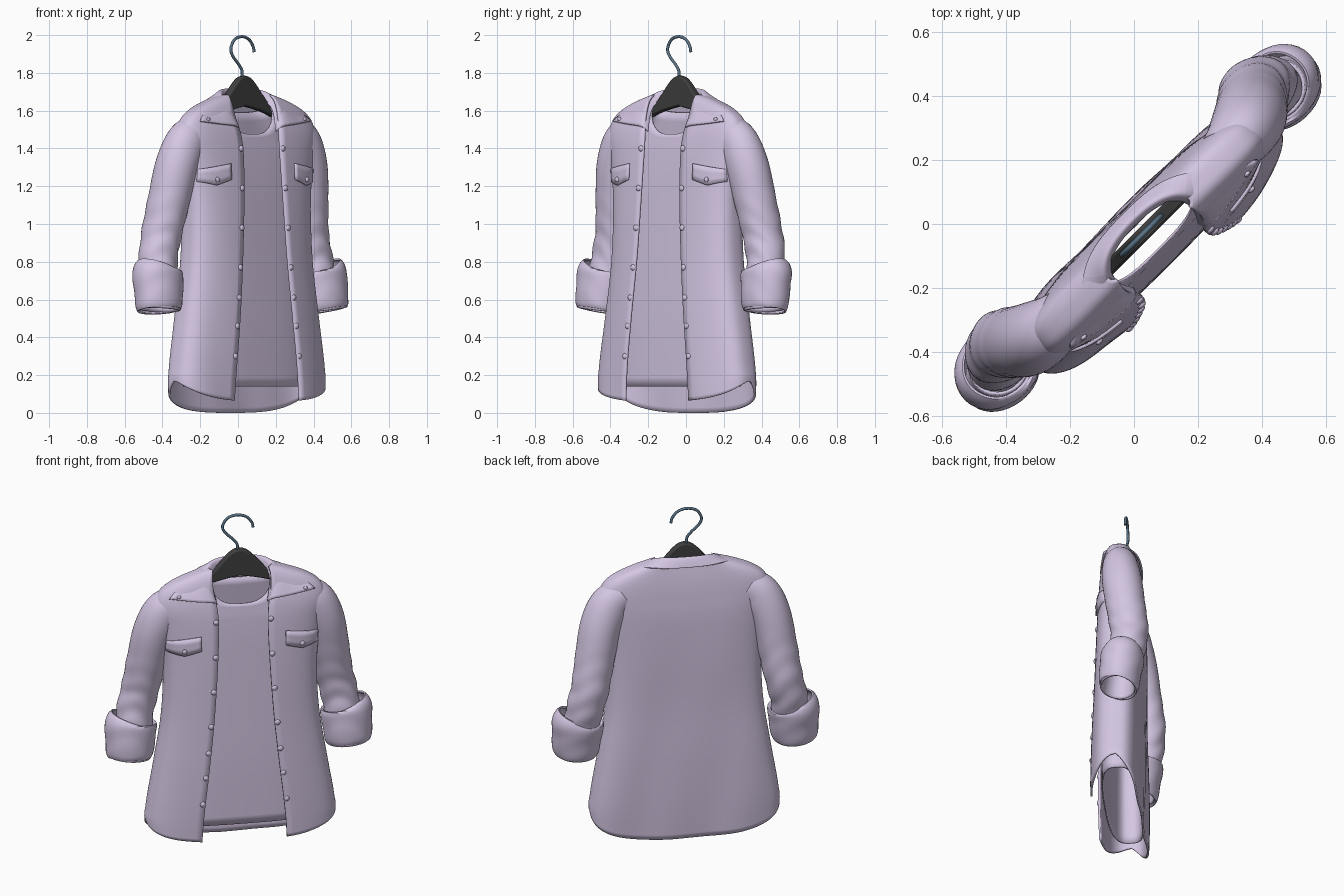
import bpy, bmesh, math
from mathutils import Vector, Matrix

if "Cube" in bpy.data.objects:
    bpy.data.objects.remove(bpy.data.objects["Cube"])

TURN = Matrix.Rotation(math.radians(45), 4, 'Z')
YC, YH, P = -0.06, -0.042, 2.9
E = 2 / P


def material(name, rgb):
    m = bpy.data.materials.new(name)
    m.diffuse_color = (*rgb, 1)
    m.use_nodes = True
    m.node_tree.nodes["Principled BSDF"].inputs["Base Color"].default_value = m.diffuse_color
    return m


CLOTH = material("lilac_cloth", (0.66, 0.57, 0.77))
DARK = material("dark_hanger", (0.05, 0.05, 0.05))
STEEL = material("steel", (0.10, 0.17, 0.24))


def finish(ob, mat, thick=0, sub=0, angle=40):
    ob.data.materials.append(mat)
    ob.matrix_world = TURN
    if sub:
        m = ob.modifiers.new("sub", 'SUBSURF')
        m.levels = m.render_levels = sub
        m.boundary_smooth = 'PRESERVE_CORNERS'
    if thick:
        m = ob.modifiers.new("thick", 'SOLIDIFY')
        m.thickness, m.offset = thick, 0
    bpy.ops.object.select_all(action='DESELECT')
    ob.select_set(True)
    bpy.context.view_layer.objects.active = ob
    bpy.ops.object.shade_smooth_by_angle(angle=math.radians(angle))
    return ob


def from_bmesh(name, bm):
    bmesh.ops.recalc_face_normals(bm, faces=bm.faces)
    me = bpy.data.meshes.new(name)
    bm.to_mesh(me)
    bm.free()
    ob = bpy.data.objects.new(name, me)
    bpy.context.collection.objects.link(ob)
    return ob


def sheet(name, rows, closed=False, mat=CLOTH, thick=0.01, sub=0):
    """Loft rows of points into a cloth sheet or tube."""
    bm = bmesh.new()
    vs = [[bm.verts.new(p) for p in r] for r in rows]
    n = len(rows[0])
    for a, b in zip(vs, vs[1:]):
        for i in range(n if closed else n - 1):
            j = (i + 1) % n
            bm.faces.new((a[i], a[j], b[j], b[i]))
    return finish(from_bmesh(name, bm), mat, thick, sub)


def spline(keys, n=5):
    """Catmull-Rom through tuples."""
    k = [keys[0]] + list(keys) + [keys[-1]]
    out = []
    for p0, p1, p2, p3 in zip(k, k[1:], k[2:], k[3:]):
        for i in range(n):
            t = i / n
            out.append(tuple(b + 0.5 * t * (c - a + t * (2*a - 5*b + 4*c - d + t * (3*(b - c) + d - a)))
                             for a, b, c, d in zip(p0, p1, p2, p3)))
    return out + [tuple(keys[-1])]


# height, half width, front y, back y, half opening
BODY = spline([(0, .535, -.22, .075, .24), (.22, .53, -.22, .08, .23), (.5, .485, -.215, .08, .20),
               (.8, .44, -.205, .075, .17), (1.1, .43, -.195, .075, .15), (1.35, .455, -.18, .07, .14),
               (1.47, .48, -.165, .06, .145), (1.55, .455, -.145, .05, .16), (1.605, .385, -.13, .04, .165),
               (1.65, .275, -.115, .03, .165), (1.68, .175, -.10, .025, .16)])


def oval(th, w, yf, yb):
    """Rounded cross-section with a slightly hollow back."""
    c, s = math.cos(th), math.sin(th)
    x = math.copysign(abs(c) ** E, c) * w
    y = YC + abs(s) ** E * ((yb - YC) if s > 0 else (yf - YC))
    if s > 0:
        y -= .025 * (1 - (x / w) ** 2)
    return x, y


def body_at(z):
    for a, b in zip(BODY, BODY[1:]):
        if z <= b[0]:
            t = (z - a[0]) / (b[0] - a[0])
            return [p + (q - p) * t for p, q in zip(a, b)]
    return BODY[-1]


def front(x, z, lift=0.012):
    """Point on the front of the shirt."""
    _, w, yf, _, _ = body_at(z)
    k = max(0, 1 - (abs(x) / w) ** P) ** (1 / P)
    return (x, YC + (yf - YC) * k - lift, z)


# shirt body, open at the front
rows = []
for z, w, yf, yb, op in BODY:
    a = math.acos(min(.93, (op / w) ** (1 / E)))
    row = []
    for i in range(73):
        th = math.pi + a - (math.pi + 2 * a) * i / 72
        x, y = oval(th, w, yf, yb)
        s = math.sin(th)
        hem = .17 * (1 - s ** .8) if s > 0 else .17 + .11 * s
        zz = z if z > .22 else hem + z / .22 * (.22 - hem)
        fold = .005 * math.sin(16 * x + 3 * z) * max(0, 1 - z / 1.3)
        row.append((x, y + fold * abs(s), zz))
    rows.append(row)
sheet("shirt_body", rows, thick=.012)

# undershirt
TANK = spline([(.14, .43, -.165, .055), (.5, .40, -.16, .055), (.9, .37, -.145, .055),
               (1.25, .38, -.13, .05), (1.4, .36, -.12, .04)])
rows = []
for z, w, yf, yb in TANK:
    rows.append([(*oval(2 * math.pi * i / 64, w, yf, yb), z) for i in range(64)])
for t in (.25, .5, .75, 1):
    row = []
    for i in range(64):
        th = 2 * math.pi * i / 64
        s = math.sin(th)
        top = 1.62 - (.145 * abs(s) ** 1.2 if s < 0 else .03 * s)
        row.append((*oval(th, .36 - .18 * t, -.12 + .01 * t, .04 - .02 * t), 1.4 + (top - 1.4) * t))
    rows.append(row)
sheet("undershirt", rows, closed=True, thick=.008)

# folded collar: stand, fold, leaf, outer edge (right half, back to front)
half = [
    [(0, .0, 1.66), (.10, -.005, 1.66), (.165, -.05, 1.65), (.17, -.10, 1.60), (.145, -.14, 1.49)],
    [(0, .01, 1.725), (.11, .0, 1.725), (.18, -.045, 1.71), (.195, -.115, 1.64), (.155, -.172, 1.52)],
    [(0, .03, 1.705), (.125, .02, 1.70), (.20, -.03, 1.69), (.24, -.12, 1.625), (.26, -.165, 1.525)],
    [(0, .045, 1.665), (.135, .04, 1.665), (.23, .0, 1.667), (.31, -.075, 1.635), (.415, -.132, 1.545)]]
sheet("collar", [[(-x, y, z) for x, y, z in r[:0:-1]] + r for r in half], thick=.01, sub=3)


def tube(name, side, keys, wave=0.0, n=5, thick=.01):
    """Sleeve tube: keys are x, y, z, radius across, radius deep."""
    path = spline(keys, n)
    rows = []
    for i, (x, y, z, ra, rb) in enumerate(path):
        p, q = path[max(i - 1, 0)], path[min(i + 1, len(path) - 1)]
        t = (Vector(q[:3]) - Vector(p[:3])).normalized()
        u = t.cross(Vector((0, 1, 0))).normalized()
        v = u.cross(t)
        row = []
        for k in range(40):
            a = 2 * math.pi * k / 40
            amp = wave * max(0, min(1, (1.25 - z) * 2))
            g = 1 + amp * math.sin(48 * z + 2.6 * math.sin(a + side) + 2 * math.cos(2 * a))
            pt = Vector((x, y, z)) + u * (ra * g * math.cos(a)) + v * (rb * g * math.sin(a))
            row.append((pt.x * side, pt.y, pt.z))
        rows.append(row)
    return sheet(name, rows, closed=True, thick=thick)


def button(name, p, r=.014):
    bm = bmesh.new()
    bmesh.ops.create_uvsphere(bm, u_segments=12, v_segments=8, radius=r,
                              matrix=Matrix.Translation(p) @ Matrix.Diagonal((1, .6, 1, 1)))
    finish(from_bmesh(name, bm), CLOTH)


for side, tag in ((-1, "left"), (1, "right")):
    # sleeve with creases
    tube(tag + "_sleeve", side,
         [(.35, -.045, 1.495, .085, .075), (.425, -.04, 1.435, .11, .095), (.482, -.025, 1.31, .112, .107),
          (.52, 0, 1.12, .107, .105), (.55, .022, .95, .102, .102), (.58, .017, .82, .10, .095),
          (.60, -.01, .66, .095, .09)], wave=.04, n=8)
    # rolled cuff
    tube(tag + "_cuff", side,
         [(.607, -.008, .765, .12, .10), (.612, -.01, .745, .14, .116), (.616, -.02, .67, .137, .114),
          (.622, -.03, .575, .128, .108), (.624, -.035, .545, .118, .10)], wave=.012, n=4, thick=.012)
    # inner layer of the cuff
    tube(tag + "_cuff_lining", side,
         [(.610, -.015, .70, .09, .085), (.618, -.03, .61, .10, .088), (.624, -.035, .545, .115, .097)], n=3)

    # pointed pocket flap
    rows = []
    for j in range(4):
        row = []
        for i in range(11):
            t = i / 10
            top = 1.32 - .03 * t
            low = 1.235 - .025 * (1 - abs(2 * t - 1)) - .01 * t
            row.append(front(side * (.24 + .19 * t), top + (low - top) * j / 3, .010))
        rows.append(row)
    sheet(tag + "_pocket_flap", rows, thick=.012)

    # buttons
    for z in (.30, .46, .61, .77, .98, 1.19, 1.40):
        button(tag + "_button", front(side * (body_at(z)[4] + .016), z, .007), .016)
    button(tag + "_pocket_button", front(side * .335, 1.235, .019))
    button(tag + "_collar_button", front(side * .36, 1.555, .014), .012)

# hanger bar
top = spline([(0, 1.785), (.035, 1.775), (.075, 1.742), (.13, 1.68), (.18, 1.635), (.32, 1.565)], 4)
low = spline([(.32, 1.51), (.17, 1.585), (0, 1.625)], 4)
outline = top + low
outline += [(-x, z) for x, z in outline[-2:0:-1]]
bm = bmesh.new()
f = bm.faces.new([bm.verts.new((x, YH - .022, z)) for x, z in outline])
ext = bmesh.ops.extrude_face_region(bm, geom=[f])
bmesh.ops.translate(bm, verts=[v for v in ext["geom"] if isinstance(v, bmesh.types.BMVert)], vec=(0, .044, 0))
hanger = finish(from_bmesh("hanger_bar", bm), DARK)
bev = hanger.modifiers.new("bevel", 'BEVEL')
bev.width, bev.segments = .008, 2

# hanger hook
pts = spline([(0, 1.76), (0, 1.81), (-.025, 1.845), (-.07, 1.89), (-.083, 1.93), (-.055, 1.977),
              (0, 1.992), (.052, 1.977), (.083, 1.94), (.09, 1.91)], 5)
cu = bpy.data.curves.new("hanger_hook", 'CURVE')
cu.dimensions, cu.bevel_depth, cu.bevel_resolution, cu.use_fill_caps = '3D', .008, 3, True
sp = cu.splines.new('POLY')
sp.points.add(len(pts) - 1)
for q, (x, z) in zip(sp.points, pts):
    q.co = (x - .012, YH, z, 1)
hook = bpy.data.objects.new("hanger_hook", cu)
bpy.context.collection.objects.link(hook)
cu.materials.append(STEEL)
hook.matrix_world = TURN
